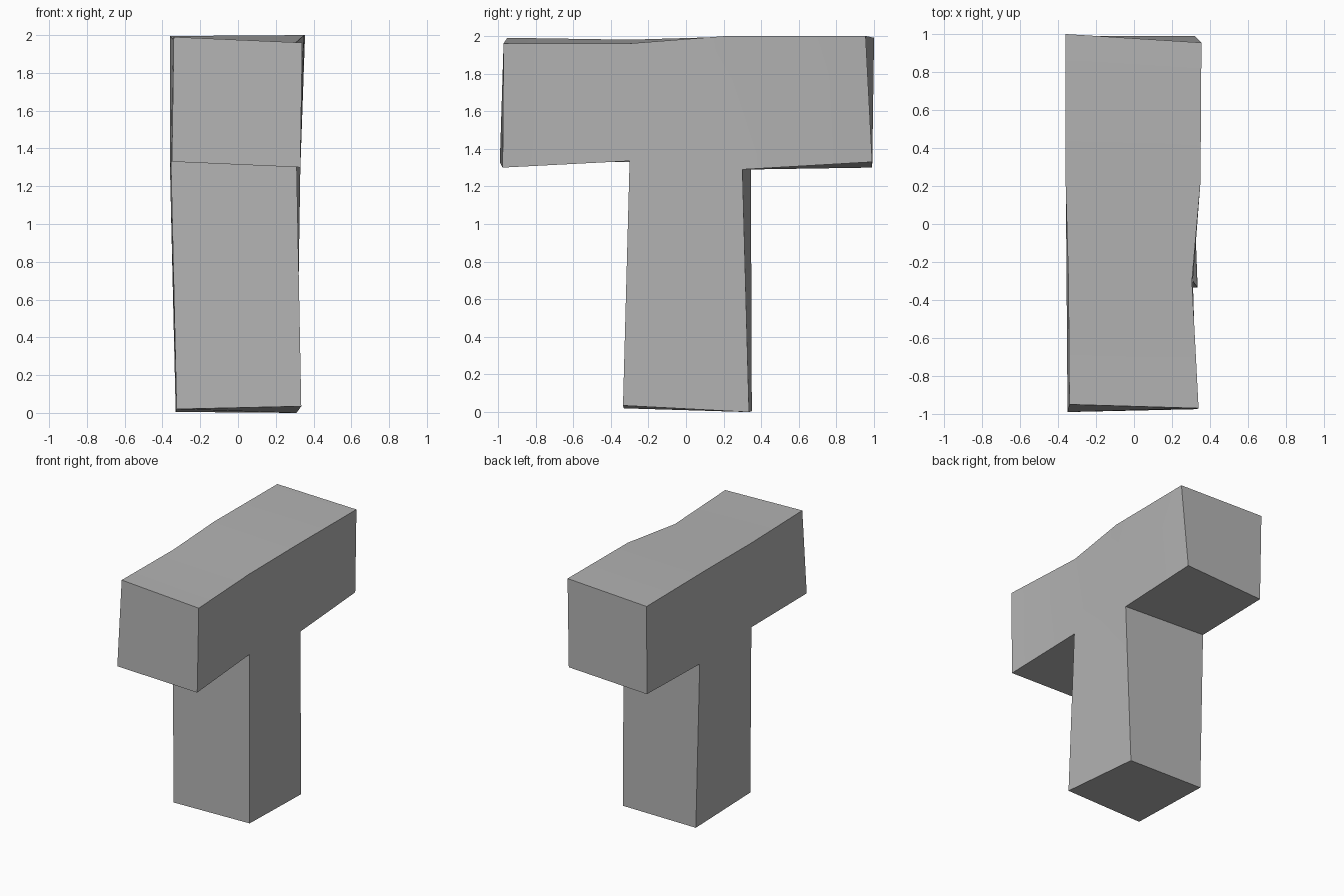
import bpy
import bmesh
import math

cube = bpy.data.objects.get("Cube")
if cube:
    bpy.data.objects.remove(cube, do_unlink=True)

grey = bpy.data.materials.new("light grey")
grey.use_nodes = True
colour = (0.45, 0.45, 0.45, 1)
grey.diffuse_color = colour
grey.node_tree.nodes["Principled BSDF"].inputs["Base Color"].default_value = colour

bm = bmesh.new()


def ring(*corners):
    return [bm.verts.new(c) for c in corners]


def bridge(a, b, skip=()):
    for i in range(4):
        if i not in skip:
            j = (i + 1) % 4
            bm.faces.new((a[i], a[j], b[j], b[i]))


# Crossbar sections: lower -x, lower +x, upper +x, upper -x
front = ring((-.35, -.99, 1.33), (.33, -.975, 1.3), (.34, -.97, 1.96), (-.34, -.95, 1.99))
inner_front = ring((-.355, -.3, 1.33), (.31, -.3, 1.335), (.305, -.3, 1.96), (-.345, -.3, 1.98))
inner_back = ring((-.36, .345, 1.29), (.33, .3, 1.29), (.35, .22, 2), (-.36, .22, 1.995))
back = ring((-.355, .99, 1.3), (.32, .99, 1.33), (.355, .955, 2), (-.36, 1, 1.99))
bm.faces.new(front)
bridge(front, inner_front)
bridge(inner_front, inner_back, skip=(0,))
bridge(inner_back, back)
bm.faces.new(back)

# Upright hangs from the open underside of the crossbar
neck = [inner_front[0], inner_front[1], inner_back[1], inner_back[0]]
foot = ring((-.325, -.33, .02), (.335, -.335, .035), (.31, .335, 0), (-.33, .35, .005))
bridge(neck, foot)
bm.faces.new(foot)

bmesh.ops.recalc_face_normals(bm, faces=bm.faces)
mesh = bpy.data.meshes.new("t_block")
bm.to_mesh(mesh)
bm.free()
mesh.materials.append(grey)
block = bpy.data.objects.new("t_block", mesh)
bpy.context.collection.objects.link(block)

# Soft folds, crisp corners
bpy.context.view_layer.objects.active = block
block.select_set(True)
bpy.ops.object.shade_smooth_by_angle(angle=math.radians(30))
